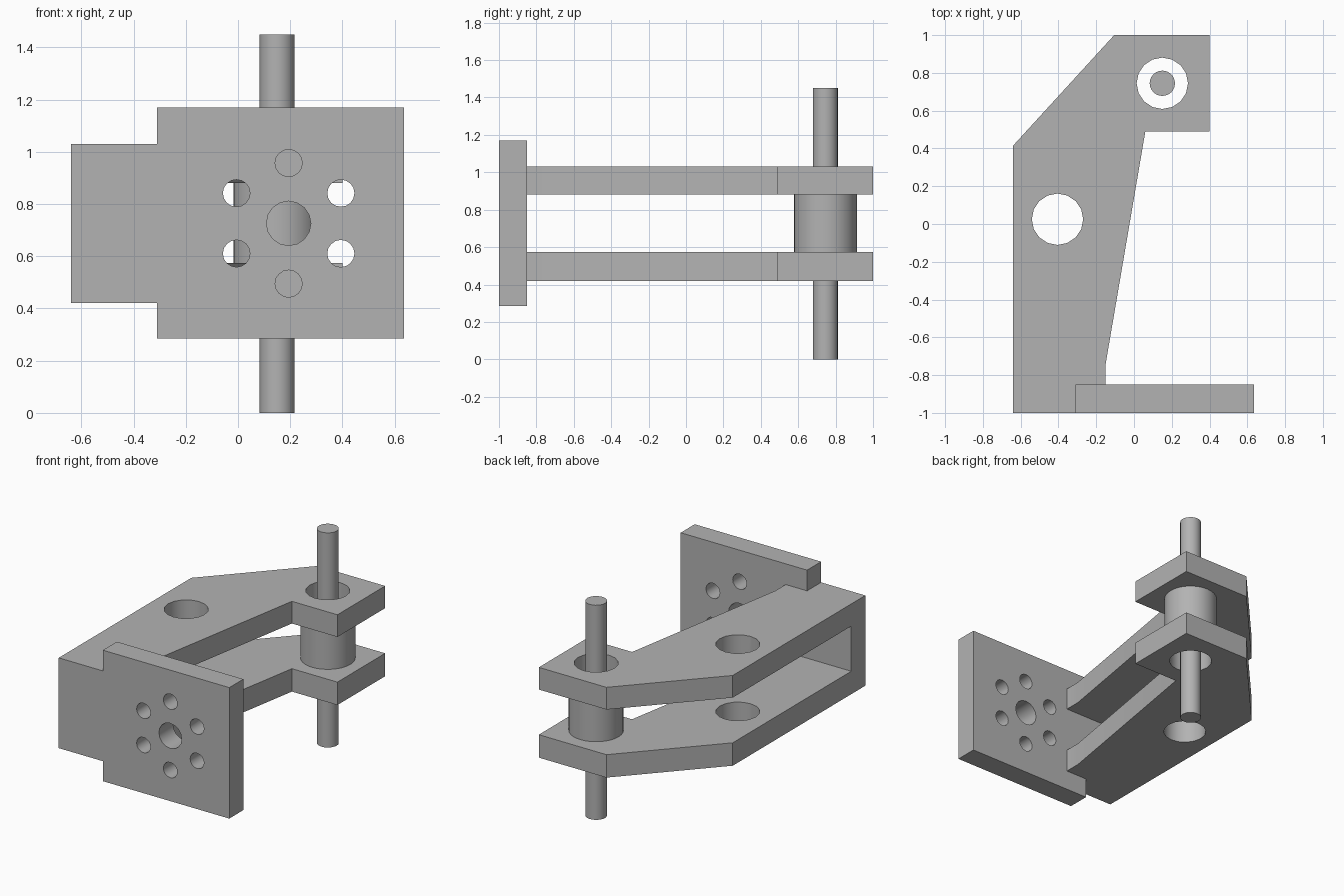
import bpy, bmesh, math

if "Cube" in bpy.data.objects:
    bpy.data.objects.remove(bpy.data.objects["Cube"], do_unlink=True)

metal = bpy.data.materials.new("plain grey metal")
metal.use_nodes = True
grey = (0.45, 0.45, 0.45, 1)
metal.diffuse_color = grey
metal.node_tree.nodes["Principled BSDF"].inputs["Base Color"].default_value = grey


def make(name, bm):
    bmesh.ops.recalc_face_normals(bm, faces=bm.faces)
    mesh = bpy.data.meshes.new(name)
    bm.to_mesh(mesh)
    bm.free()
    mesh.materials.append(metal)
    obj = bpy.data.objects.new(name, mesh)
    bpy.context.collection.objects.link(obj)
    return obj


def prism(name, points, z0, z1):
    bm = bmesh.new()
    face = bm.faces.new([bm.verts.new((x, y, z0)) for x, y in points])
    top = bmesh.ops.extrude_face_region(bm, geom=[face])["geom"]
    bmesh.ops.translate(bm, vec=(0, 0, z1 - z0),
                        verts=[v for v in top if isinstance(v, bmesh.types.BMVert)])
    return make(name, bm)


def box(name, x0, x1, y0, y1, z0, z1):
    return prism(name, [(x0, y0), (x1, y0), (x1, y1), (x0, y1)], z0, z1)


def circle(x, y, r, n):
    return [(x + r * math.cos(math.tau * i / n), y + r * math.sin(math.tau * i / n))
            for i in range(n)]


def cut(obj, cutter):
    mod = obj.modifiers.new("cut", "BOOLEAN")
    mod.operation = "DIFFERENCE"
    mod.solver = "EXACT"
    mod.object = cutter
    bpy.context.view_layer.objects.active = obj
    bpy.ops.object.modifier_apply(modifier=mod.name)
    bpy.data.objects.remove(cutter, do_unlink=True)


def smooth(obj):
    bpy.ops.object.select_all(action="DESELECT")
    obj.select_set(True)
    bpy.context.view_layer.objects.active = obj
    bpy.ops.object.shade_smooth_by_angle(angle=math.radians(35))


# Forked bracket: two arms joined by a web at the front
LOW, HIGH = 0.42, 1.03
SLOT_LOW, SLOT_HIGH = 0.575, 0.88
PIN = (0.15, 0.745)
outline = [(-0.64, -1), (-0.31, -1), (-0.31, -0.85), (-0.15, -0.85), (-0.15, -0.74),
           (0.06, 0.49), (0.4, 0.49), (0.4, 1), (-0.105, 1), (-0.64, 0.415)]
bracket = prism("forked_bracket", outline, LOW, HIGH)
cut(bracket, box("slot_cutter", -1, 1, -0.85, 1.2, SLOT_LOW, SLOT_HIGH))
for x, y in (PIN, (-0.405, 0.025)):
    cut(bracket, prism("arm_hole_cutter", circle(x, y, 0.136, 16), 0, 1.5))

# Mounting plate with a centre hole and a ring of bolt holes
plate = box("mounting_plate", -0.31, 0.635, -1, -0.85, 0.285, 1.17)
cx, cz = 0.194, 0.726
holes = [(cx, cz, 0.085)]
for i in range(6):
    a = math.radians(30 + 60 * i)
    holes.append((cx + 0.231 * math.cos(a), cz + 0.231 * math.sin(a), 0.052))
for x, z, r in holes:
    cutter = prism("bolt_hole_cutter", circle(x, -z, r, 16), -0.2, 0.2)
    cutter.rotation_euler.x = -math.pi / 2
    cutter.location.y = -0.925
    bpy.context.view_layer.update()
    cut(plate, cutter)

# Hollow spacer sleeve between the arms
sleeve = prism("spacer_sleeve", circle(*PIN, 0.168, 32), SLOT_LOW, SLOT_HIGH)
cut(sleeve, prism("sleeve_bore_cutter", circle(*PIN, 0.136, 16), 0, 1.5))

# Pivot pin
pin = prism("pivot_pin", circle(*PIN, 0.067, 24), 0, 1.45)

for obj in (bracket, plate, sleeve, pin):
    smooth(obj)
